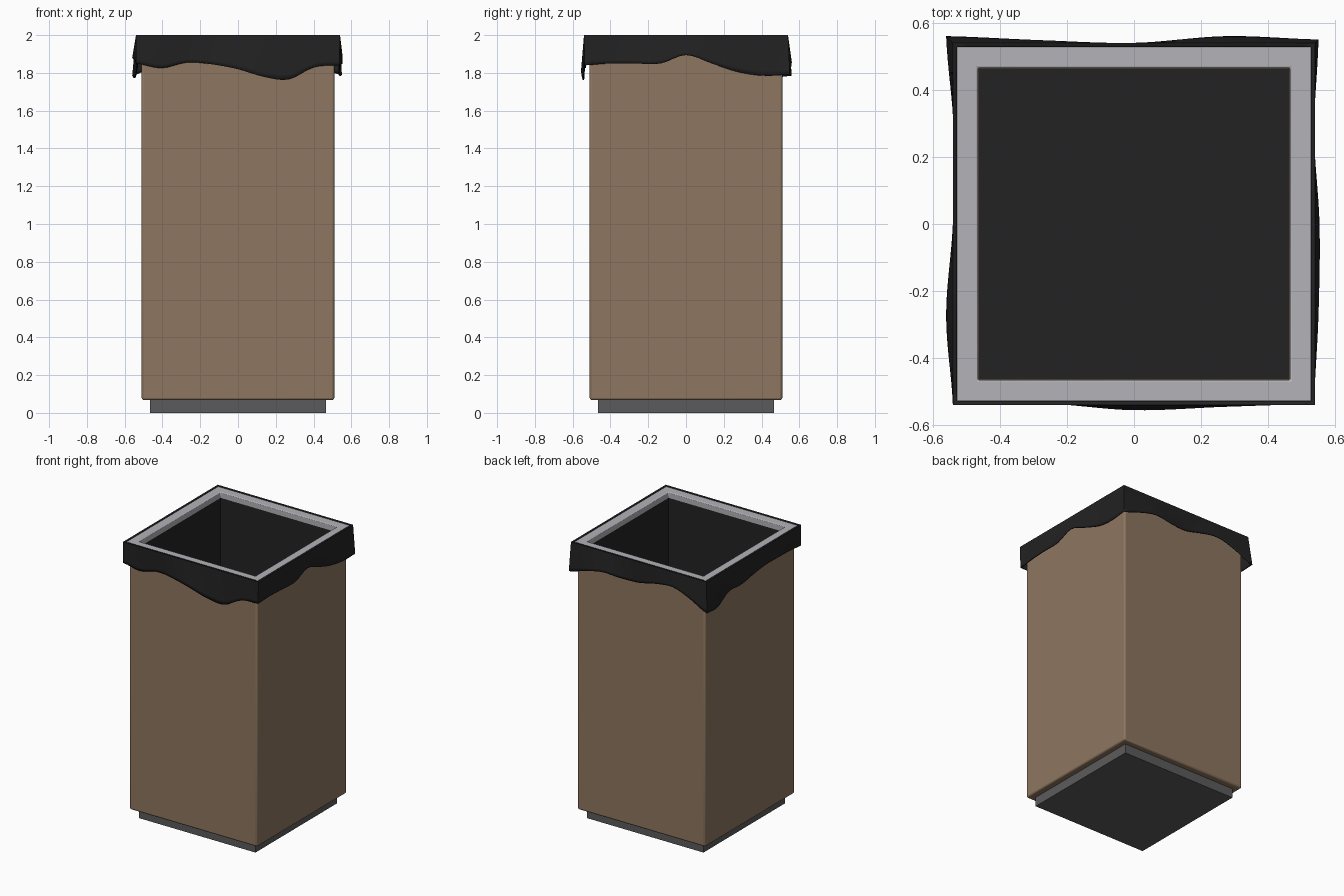
import bpy
import bmesh
from math import floor
from mathutils import Vector

cube = bpy.data.objects.get("Cube")
if cube:
    bpy.data.objects.remove(cube, do_unlink=True)


def material(name, rgb):
    mat = bpy.data.materials.new(name)
    mat.use_nodes = True
    mat.diffuse_color = (*rgb, 1)
    bsdf = next(n for n in mat.node_tree.nodes if n.type == "BSDF_PRINCIPLED")
    bsdf.inputs["Base Color"].default_value = (*rgb, 1)
    return mat


TAN = material("tan panel", (0.27, 0.18, 0.115))
BLACK = material("black plastic", (0.016, 0.016, 0.016))
SILVER = material("silver metal", (0.45, 0.45, 0.48))
GREY = material("dark grey base", (0.105, 0.105, 0.11))


def finish(name, bm, mat):
    mesh = bpy.data.meshes.new(name)
    bm.to_mesh(mesh)
    bm.free()
    mesh.materials.append(mat)
    obj = bpy.data.objects.new(name, mesh)
    bpy.context.collection.objects.link(obj)
    return obj


def shade(obj):
    bpy.ops.object.select_all(action="DESELECT")
    obj.select_set(True)
    bpy.context.view_layer.objects.active = obj
    bpy.ops.object.shade_smooth_by_angle(angle=0.7)


def bridge(bm, low, high):
    for i in range(len(low)):
        j = (i + 1) % len(low)
        bm.faces.new((low[i], low[j], high[j], high[i]))


def square_loft(name, profile, mat, start_cap=False, end_cap=False, loop=False, bevel=0):
    """Stack square rings given as (half width, height)."""
    bm = bmesh.new()
    signs = ((-1, -1), (1, -1), (1, 1), (-1, 1))
    rings = [[bm.verts.new((sx * h, sy * h, z)) for sx, sy in signs] for h, z in profile]
    for low, high in zip(rings, rings[1:]):
        bridge(bm, low, high)
    if loop:
        bridge(bm, rings[-1], rings[0])
    if start_cap:
        bm.faces.new(rings[0][::-1])
    if end_cap:
        bm.faces.new(rings[-1])
    obj = finish(name, bm, mat)
    if bevel:
        mod = obj.modifiers.new("soft edges", "BEVEL")
        mod.width = bevel
        mod.segments = 3
        shade(obj)
    return obj


# Plinth, outer shell, metal rim and inner bag
square_loft("base", [(0.465, 0), (0.465, 0.08)], GREY, True, True)
square_loft("outer_shell", [(0.51, 0.068), (0.51, 1.96), (0.475, 1.96), (0.475, 0.09)],
            TAN, True, True, bevel=0.012)
square_loft("rim", [(0.53, 1.94), (0.53, 1.996), (0.465, 1.996), (0.465, 1.94)],
            SILVER, loop=True, bevel=0.006)
square_loft("bag_inside", [(0.463, 1.955), (0.463, 0.1)], BLACK, end_cap=True)


def curve_at(keys, t):
    """Smooth curve through evenly spaced keys, t from 0 to 1."""
    last = len(keys) - 1
    i = min(floor(t * last), last - 1)
    f = t * last - i
    a, b, c, d = (keys[min(max(k, 0), last)] for k in range(i - 1, i + 3))
    return b + f / 2 * (c - a + f * (2 * a - 5 * b + 4 * c - d + f * (3 * (b - c) + d - a)))


# Folded bag edge: hem drop and outward flare per side, in hundredths
SIDES = [
    ((0, -1), (15, 17.5, 14.5, 15.5, 18, 22, 23.5, 17, 16), (54, 53.5, 55.5, 54.5, 53.7)),
    ((1, 0), (16, 15, 15, 15, 10.5, 15, 19.5, 21.5, 21), (53.7, 55, 55.3, 53.7, 55)),
    ((0, 1), (21, 17, 14, 15, 15, 12, 10.5, 15, 21.5), (55, 56, 54, 54.8, 56)),
    ((-1, 0), (21.5, 22.5, 17, 17.5, 15, 12.5, 12, 13, 15), (56, 53.7, 54, 56, 54)),
]
STEPS, ROWS, TOP = 32, 8, 0.54

bm = bmesh.new()
columns = []
for (nx, ny), drops, flares in SIDES:
    normal, along = Vector((nx, ny, 0)), Vector((-ny, nx, 0))
    for s in range(STEPS):
        t = s / STEPS
        drop, flare = curve_at(drops, t) / 100, curve_at(flares, t) / 100
        edge = flares[0] * (1 - t) + flares[-1] * t
        column = []
        for r in range(ROWS + 1):
            k = 1 - r / ROWS
            out = TOP + (flare - TOP) * k
            side = (2 * t - 1) * (TOP + (edge / 100 - TOP) * k)
            column.append(bm.verts.new(normal * out + along * side + Vector((0, 0, 2 - drop * k))))
        lip = normal * 0.527 + along * (2 * t - 1) * 0.527
        column.append(bm.verts.new(lip + Vector((0, 0, 2))))
        columns.append(column)
for low, high in zip(list(zip(*columns)), list(zip(*columns))[1:]):
    bridge(bm, low, high)
bag_edge = finish("bag_folded_edge", bm, BLACK)
shade(bag_edge)
mod = bag_edge.modifiers.new("thickness", "SOLIDIFY")
mod.thickness = 0.006
mod.offset = -1
